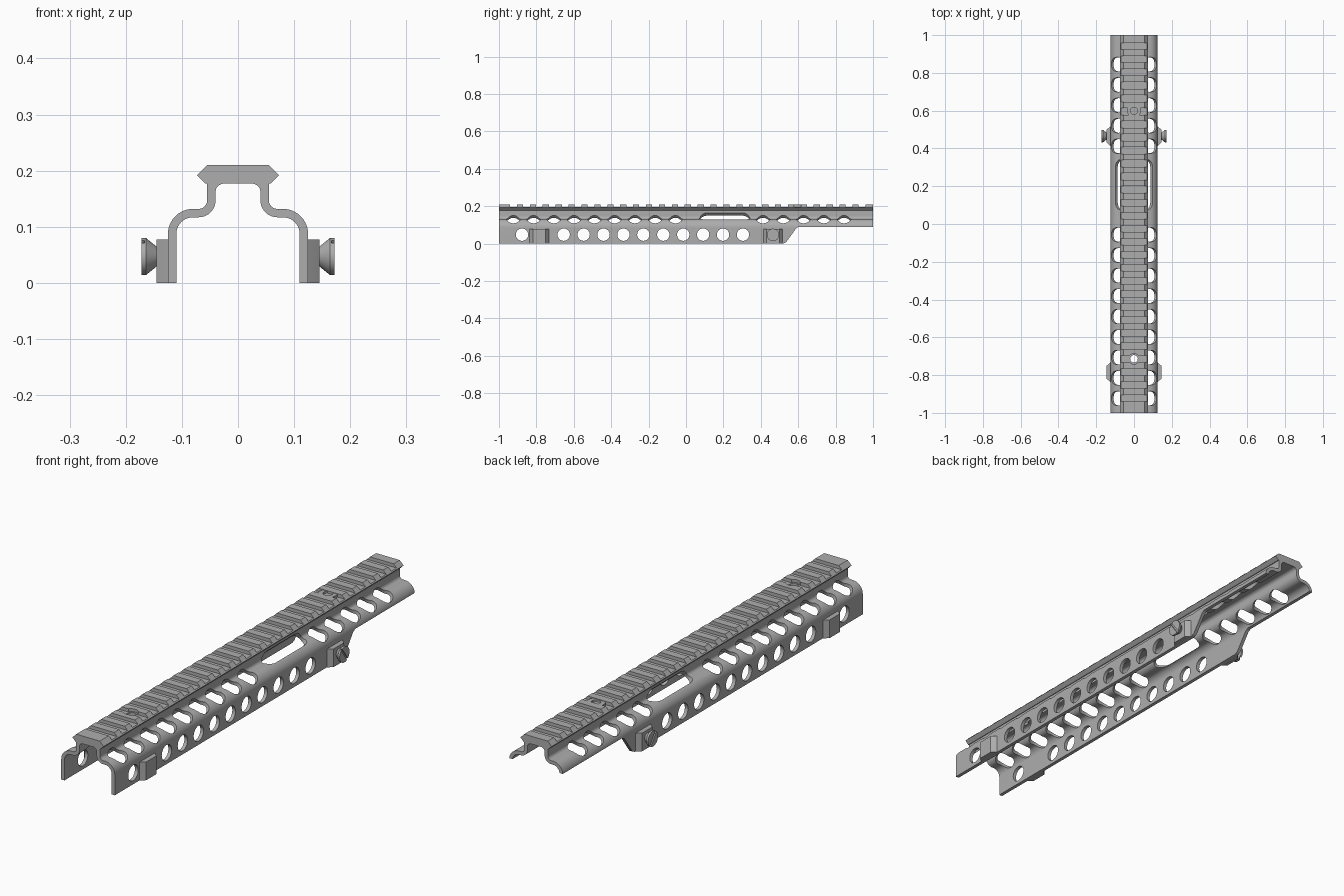
import bpy, bmesh
from math import cos, sin, pi, radians
from mathutils import Matrix, Vector

cube = bpy.data.objects.get("Cube")
if cube:
    bpy.data.objects.remove(cube)

metal = bpy.data.materials.new("grey_metal")
metal.use_nodes = True
GREY = (0.42, 0.42, 0.42, 1)
metal.diffuse_color = GREY
metal.node_tree.nodes["Principled BSDF"].inputs["Base Color"].default_value = GREY


def arc(cx, cz, r, a0, a1, n=10):
    steps = [radians(a0 + (a1 - a0) * i / n) for i in range(n + 1)]
    return [(cx + r * cos(a), cz + r * sin(a)) for a in steps]


def prism(bm, pts, place, depth):
    """Extrude a 2D outline; place turns (u, v) into a 3D point."""
    face = bm.faces.new([bm.verts.new(place(u, v)) for u, v in pts])
    new = bmesh.ops.extrude_face_region(bm, geom=[face])["geom"]
    verts = [g for g in new if isinstance(g, bmesh.types.BMVert)]
    bmesh.ops.translate(bm, verts=verts, vec=depth)


def rod(bm, start, end, r, r2=None, seg=32):
    """Cylinder or cone between two points."""
    start, end = Vector(start), Vector(end)
    d = end - start
    mat = Matrix.Translation((start + end) / 2) @ d.to_track_quat("Z", "Y").to_matrix().to_4x4()
    bmesh.ops.create_cone(bm, cap_ends=True, segments=seg, radius1=r,
                          radius2=r if r2 is None else r2, depth=d.length, matrix=mat)


def box(bm, lo, hi):
    lo, hi = Vector(lo), Vector(hi)
    mat = Matrix.Translation((lo + hi) / 2) @ Matrix.Diagonal((*(hi - lo), 1))
    bmesh.ops.create_cube(bm, size=1, matrix=mat)


def finish(bm, name):
    bmesh.ops.recalc_face_normals(bm, faces=bm.faces)
    mesh = bpy.data.meshes.new(name)
    bm.to_mesh(mesh)
    bm.free()
    mesh.materials.append(metal)
    ob = bpy.data.objects.new(name, mesh)
    bpy.context.collection.objects.link(ob)
    return ob


def select(ob):
    bpy.ops.object.select_all(action="DESELECT")
    bpy.context.view_layer.objects.active = ob
    ob.select_set(True)


def cut(ob, bm):
    """Subtract the cutter and discard it."""
    tool = finish(bm, "cutter")
    tool.hide_render = True
    mod = ob.modifiers.new("cut", "BOOLEAN")
    mod.operation, mod.solver, mod.object = "DIFFERENCE", "EXACT", tool
    select(ob)
    bpy.ops.object.modifier_apply(modifier=mod.name)
    bpy.data.objects.remove(tool)


def smooth(ob):
    select(ob)
    bpy.ops.object.shade_smooth_by_angle(angle=radians(30))


# Handguard shell with rail: one cross-section swept along y
outer = ([(.125, 0)] + arc(.08, .087, .045, 0, 90) + arc(.07, .147, .015, 270, 180)
         + [(.055, .177), (.058, .177), (.073, .192), (.055, .21)])
inner = ([(.11, 0)] + arc(.08, .087, .03, 0, 90) + arc(.07, .147, .03, 270, 180)
         + arc(.025, .162, .015, 0, 90))
flip = lambda pts: [(-x, z) for x, z in pts]
outline = outer + flip(outer)[::-1] + flip(inner) + inner[::-1]
bm = bmesh.new()
prism(bm, outline, lambda x, z: (x, -1, z), (0, 2, 0))
shell = finish(bm, "handguard_shell")

# Shortened skirt at the back
bm = bmesh.new()
skirt = [(.52, -.02), (.52, 0), (.535, .007), (.59, .083), (.605, .09), (1.1, .09), (1.1, -.02)]
prism(bm, skirt, lambda y, z: (-.3, y, z), (.6, 0, 0))
cut(shell, bm)

# Rail gaps between the teeth
bm = bmesh.new()
for i in range(28):
    y = -.94 + .069 * i
    box(bm, (-.1, y, .196), (.1, y + .036, .25))
cut(shell, bm)

# Round holes along both side walls
bm = bmesh.new()
for y in [-.877] + [-.654 + .1065 * i for i in range(10)]:
    rod(bm, (-.2, y, .048), (.2, y, .048), .033)
cut(shell, bm)


def diagonal(across, along, side):
    """Point in the 45 degree frame of the shoulder: z-x and z+x."""
    return Vector((side * (along - across) / 2, 0, (along + across) / 2))


# Slanted holes and the long slot on the shoulders
bm = bmesh.new()
hole_rows = [-.923 + .1083 * i for i in range(9)] + [.412 + .1083 * i for i in range(5)]
slot = arc(.303, .07, .04, -90, 90) + arc(.112, .07, .04, 90, 270)
for side in (-1, 1):
    for y in hole_rows:
        off = Vector((0, y, 0))
        rod(bm, diagonal(.043, .15, side) + off, diagonal(.043, .4, side) + off, .038)
    prism(bm, slot, lambda y, w: diagonal(w, .15, side) + Vector((0, y, 0)),
          diagonal(0, .25, side))
cut(shell, bm)

# Small nick in one shoulder, and the front screw hole in the rail
bm = bmesh.new()
prism(bm, [(-.025, .122), (.03, .122), (.005, .14)], lambda y, z: (-.108, y, z), (.022, 0, .012))
rod(bm, (0, -.714, .15), (0, -.714, .25), .02)
cut(shell, bm)
bm = bmesh.new()
rod(bm, (0, -.714, .198), (0, -.714, .25), .028)
cut(shell, bm)
smooth(shell)

# Rear rail screw with a socket
bm = bmesh.new()
rod(bm, (0, .6, .18), (0, .6, .208), .037)
screw = finish(bm, "rail_screw")
bm = bmesh.new()
rod(bm, (0, .6, .2), (0, .6, .25), .019)
cut(screw, bm)
smooth(screw)

# Clamp blocks and slotted thumb screws
for side, label in ((1, "left"), (-1, "right")):
    for y, end in ((-.785, "front"), (.465, "rear")):
        bm = bmesh.new()
        plan = [(-.055, .12), (-.05, .127), (-.034, .145), (.034, .145), (.05, .127), (.055, .12)]
        prism(bm, plan, lambda v, x: (side * x, y + v, 0), (0, 0, .077))
        smooth(finish(bm, f"{label}_{end}_clamp_block"))

        bm = bmesh.new()
        at = lambda x: (side * x, y, .047)
        rod(bm, at(.143), at(.164), .016, .033)
        rod(bm, at(.164), at(.172), .033)
        knob = finish(bm, f"{label}_{end}_thumb_screw")
        bm = bmesh.new()
        box(bm, (-.02, -.004, -.06), (.02, .004, .06))
        bmesh.ops.transform(bm, verts=bm.verts, matrix=Matrix.Translation(at(.187))
                            @ Matrix.Rotation(pi / 5, 4, "X"))
        cut(knob, bm)
        smooth(knob)
